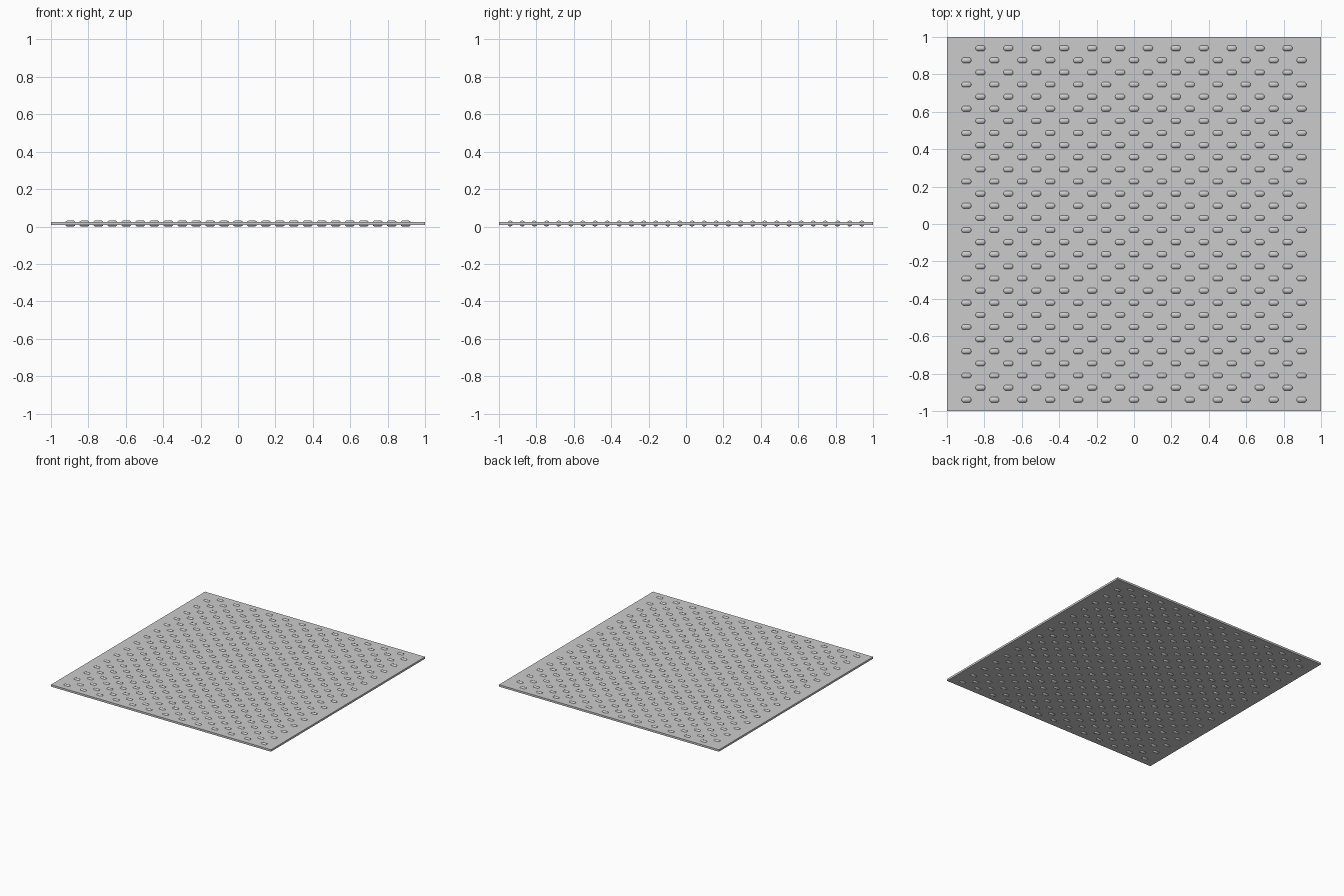
import bpy, bmesh, math

if "Cube" in bpy.data.objects:
    bpy.data.objects.remove(bpy.data.objects["Cube"])

Z_MID = 0.016        # mid height of the plate
PLATE_T = 0.016      # plate thickness
STUD_R = 0.016       # stud radius, poking out above and below
ROWS = 30
SEG = 12


def make_object(name, bm):
    mesh = bpy.data.meshes.new(name)
    bmesh.ops.recalc_face_normals(bm, faces=bm.faces)
    bm.to_mesh(mesh)
    bm.free()
    ob = bpy.data.objects.new(name, mesh)
    bpy.context.collection.objects.link(ob)
    return ob


# Square base plate
bm = bmesh.new()
bmesh.ops.create_cube(bm, size=1)
bmesh.ops.scale(bm, vec=(2, 2, PLATE_T), verts=bm.verts)
bmesh.ops.translate(bm, vec=(0, 0, Z_MID), verts=bm.verts)
make_object("base_plate", bm)

# One pill-shaped stud profile along x: (offset, radius)
half = [(0.027, 0.006), (0.0245, 0.011), (0.018, STUD_R)]
profile = [(-x, r) for x, r in half] + half[::-1]


def add_stud(bm, cx, cy):
    rings = []
    for x, r in profile:
        rings.append([bm.verts.new((cx + x,
                                    cy + r * math.cos(2 * math.pi * k / SEG),
                                    Z_MID + r * math.sin(2 * math.pi * k / SEG)))
                      for k in range(SEG)])
    for a, b in zip(rings, rings[1:]):
        for k in range(SEG):
            n = (k + 1) % SEG
            bm.faces.new((a[k], a[n], b[n], b[k]))
    bm.faces.new(rings[0])
    bm.faces.new(rings[-1])


# Staggered rows of grip studs, 12 and 13 per row in turn
bm = bmesh.new()
for i in range(ROWS):
    y = 0.94 - i * 1.88 / (ROWS - 1)
    count = 13 if i % 2 else 12
    for j in range(count):
        add_stud(bm, (j - (count - 1) / 2) * 0.1493, y)
studs = make_object("grip_studs", bm)

# Smooth stud sides
bpy.context.view_layer.objects.active = studs
studs.select_set(True)
bpy.ops.object.shade_smooth_by_angle(angle=math.radians(40))
